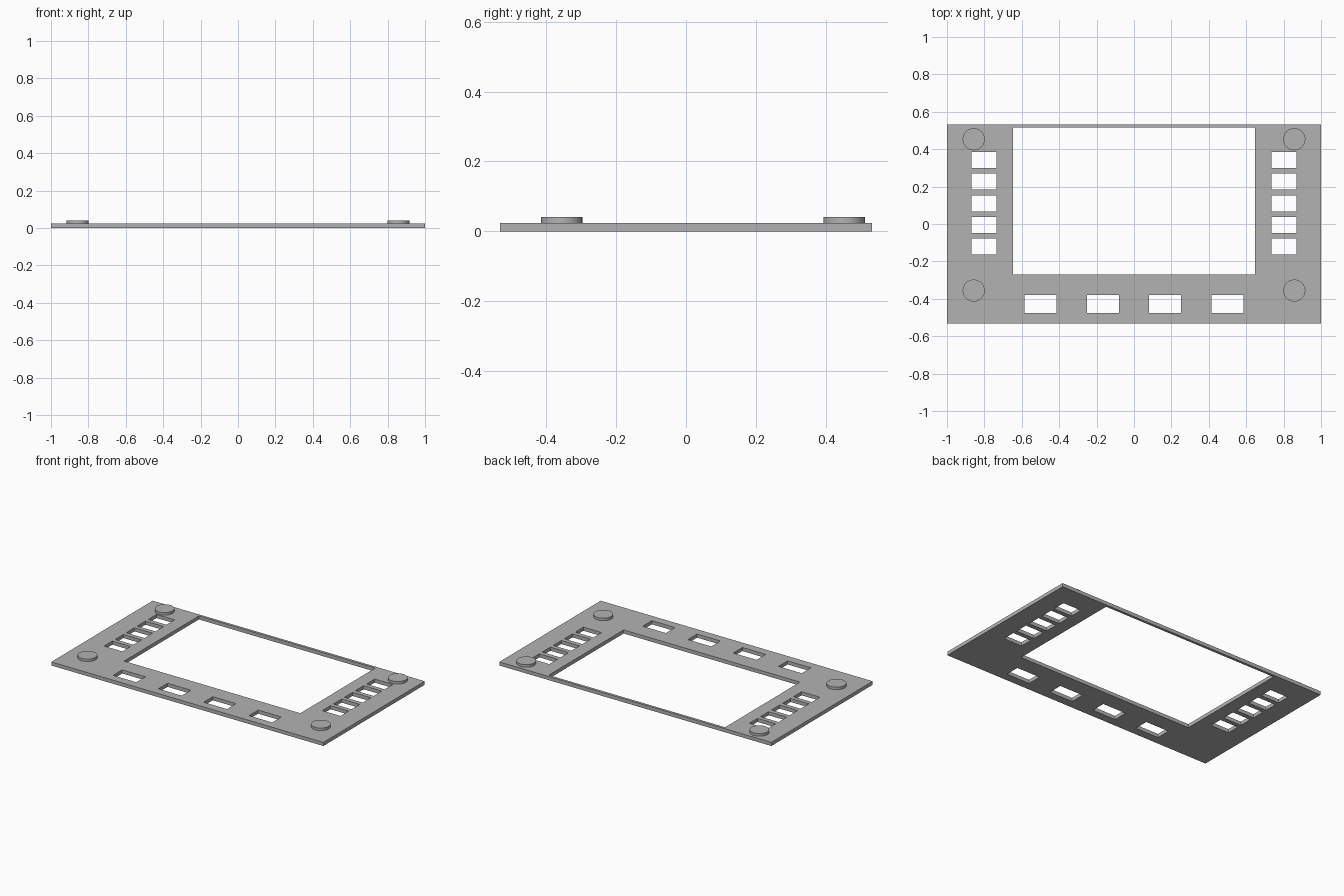
import bpy

cube = bpy.data.objects.get("Cube")
if cube:
    bpy.data.objects.remove(cube, do_unlink=True)

PLATE_TOP = 0.024
KNOB_TOP = 0.041

grey = bpy.data.materials.new("panel grey")
grey.use_nodes = True
colour = (0.45, 0.45, 0.45, 1)
grey.diffuse_color = colour
grey.node_tree.nodes["Principled BSDF"].inputs["Base Color"].default_value = colour


def add_rectangle(curve, x, y, width, height):
    """Add a closed rectangular outline centred on x, y."""
    spline = curve.splines.new("POLY")
    spline.points.add(3)
    for point, (sx, sy) in zip(spline.points, [(-1, -1), (1, -1), (1, 1), (-1, 1)]):
        point.co = (x + sx * width / 2, y + sy * height / 2, 0, 1)
    spline.use_cyclic_u = True


# Faceplate outline with its openings, filled and extruded
outline = bpy.data.curves.new("faceplate_outline", "CURVE")
outline.dimensions = "2D"
outline.fill_mode = "BOTH"
outline.extrude = PLATE_TOP / 2
add_rectangle(outline, 0, 0, 2, 1.064)

# Screen opening
add_rectangle(outline, 0, 0.122, 1.296, 0.786)

# Side button slots
for side in (-1, 1):
    for i in range(5):
        add_rectangle(outline, side * 0.802, 0.342 - i * 0.1158, 0.134, 0.086)

# Lower button slots
for i in range(4):
    add_rectangle(outline, (i - 1.5) * 0.333, -0.428, 0.171, 0.096)

# Turn the outline into a solid mesh
source = bpy.data.objects.new("faceplate_source", outline)
bpy.context.collection.objects.link(source)
bpy.context.view_layer.update()
evaluated = source.evaluated_get(bpy.context.evaluated_depsgraph_get())
mesh = bpy.data.meshes.new_from_object(evaluated)
bpy.data.objects.remove(source, do_unlink=True)
mesh.materials.clear()
mesh.materials.append(grey)
mesh.shade_flat()
plate = bpy.data.objects.new("faceplate", mesh)
plate.location.z = PLATE_TOP / 2
bpy.context.collection.objects.link(plate)

# Round corner knobs
for end, y in (("front", -0.356), ("back", 0.453)):
    for side, x in (("right", -0.857), ("left", 0.857)):
        bpy.ops.mesh.primitive_cylinder_add(
            vertices=48, radius=0.059, depth=KNOB_TOP - PLATE_TOP,
            location=(x, y, (KNOB_TOP + PLATE_TOP) / 2))
        knob = bpy.context.object
        knob.name = f"{end}_{side}_knob"
        knob.data.materials.append(grey)
        bpy.ops.object.shade_smooth_by_angle()
